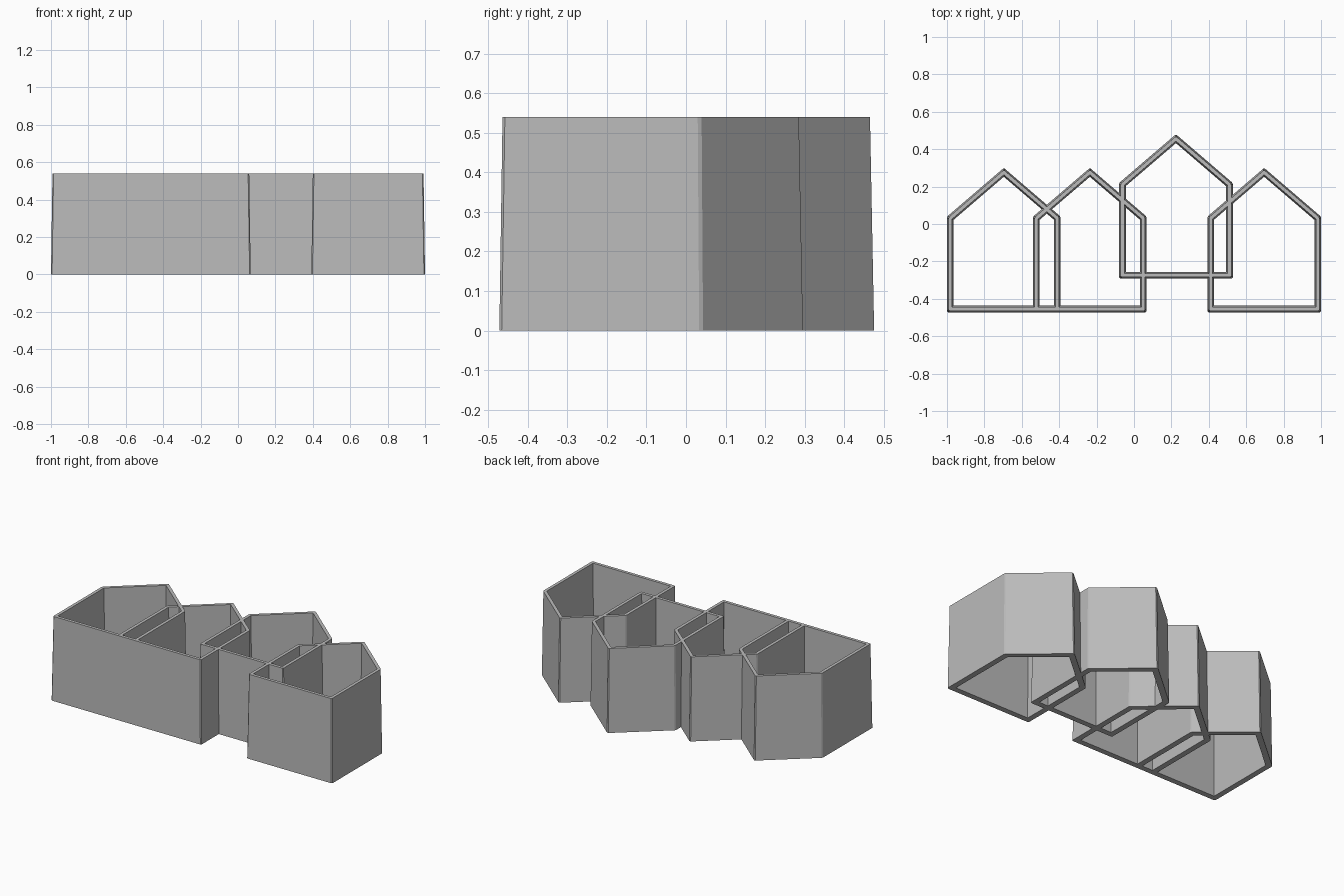
import bpy, bmesh
from mathutils import Vector

cube = bpy.data.objects.get("Cube")
if cube:
    bpy.data.objects.remove(cube, do_unlink=True)

HEIGHT = 0.54
HALF_BASE, HALF_TOP = 0.018, 0.010   # half wall thickness, tapering upwards

grey = bpy.data.materials.new("plain grey")
grey.use_nodes = True
colour = (0.5, 0.5, 0.5, 1)
grey.diffuse_color = colour
grey.node_tree.nodes["Principled BSDF"].inputs["Base Color"].default_value = colour


def offset(points, d):
    """Mitred outward offset of a counter-clockwise outline."""
    out = []
    for i, p in enumerate(points):
        a = (p - points[i - 1]).normalized()
        b = (points[(i + 1) % len(points)] - p).normalized()
        na, nb = Vector((a.y, -a.x)), Vector((b.y, -b.x))
        out.append(p + (na + nb) * d / (1 + na.dot(nb)))
    return out


def house(name, x, front):
    """Gabled outline with an open middle and tapering walls."""
    half, eaves, ridge = 0.286, front + 0.485, front + 0.73
    outline = [Vector(p) for p in ((x - half, front), (x + half, front),
               (x + half, eaves), (x, ridge), (x - half, eaves))]
    bm = bmesh.new()
    rings = [[bm.verts.new((p.x, p.y, z)) for p in offset(outline, d)]
             for d, z in ((HALF_BASE, 0), (HALF_TOP, HEIGHT),
                          (-HALF_TOP, HEIGHT), (-HALF_BASE, 0))]
    n = len(outline)
    for r in range(4):
        lower, upper = rings[r], rings[(r + 1) % 4]
        for i in range(n):
            j = (i + 1) % n
            bm.faces.new((lower[i], lower[j], upper[j], upper[i]))
    # Blunt the outer corners slightly
    corners = [bm.edges.get((rings[0][i], rings[1][i])) for i in range(n)]
    bmesh.ops.bevel(bm, geom=corners, offset=0.006, segments=1,
                    affect='EDGES', clamp_overlap=True)
    bmesh.ops.recalc_face_normals(bm, faces=bm.faces)
    mesh = bpy.data.meshes.new(name)
    bm.to_mesh(mesh)
    bm.free()
    mesh.materials.append(grey)
    obj = bpy.data.objects.new(name, mesh)
    bpy.context.collection.objects.link(obj)
    return obj


# Row of four overlapping houses, one set further back
walls = house("house_row_walls", -0.696, -0.454)
others = [house("second_house", -0.236, -0.454),
          house("rear_house", 0.224, -0.274),
          house("end_house", 0.696, -0.454)]

# Merge the crossing walls into one clean solid
for other in others:
    mod = walls.modifiers.new("join " + other.name, 'BOOLEAN')
    mod.operation = 'UNION'
    mod.solver = 'EXACT'
    mod.object = other
bpy.context.view_layer.objects.active = walls
for mod in list(walls.modifiers):
    bpy.ops.object.modifier_apply(modifier=mod.name)
for other in others:
    bpy.data.objects.remove(other, do_unlink=True)
